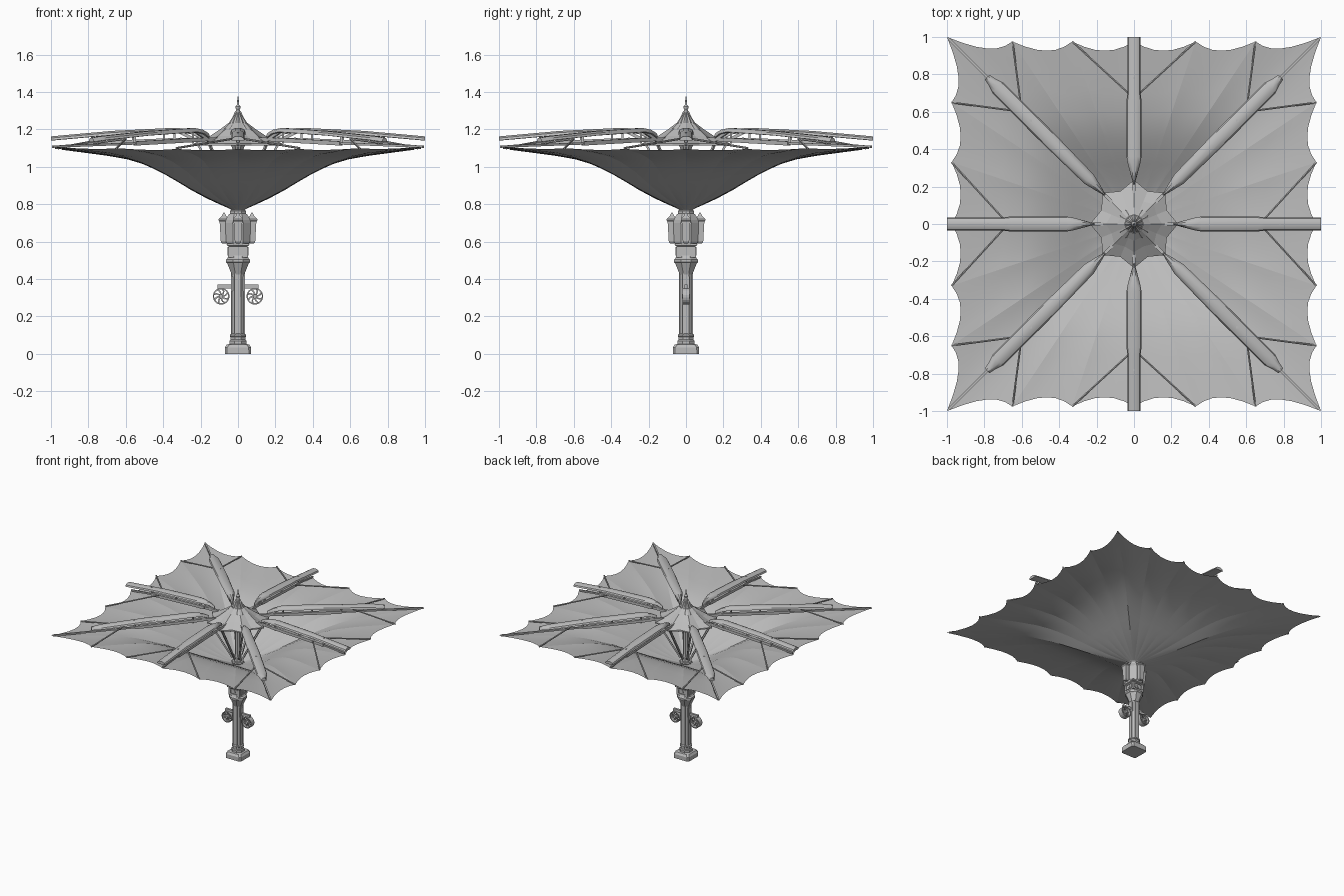
import bpy, bmesh
from math import sin, cos, pi, radians
from mathutils import Vector, Matrix

cube = bpy.data.objects.get("Cube")
if cube:
    bpy.data.objects.remove(cube, do_unlink=True)

GREY = (0.5, 0.5, 0.5, 1)
grey = bpy.data.materials.new("plain grey")
grey.use_nodes = True
grey.diffuse_color = GREY
grey.node_tree.nodes["Principled BSDF"].inputs["Base Color"].default_value = GREY


def finish(bm, name, fix=True, smooth=False):
    if fix:
        bmesh.ops.recalc_face_normals(bm, faces=bm.faces[:])
    mesh = bpy.data.meshes.new(name)
    bm.to_mesh(mesh)
    bm.free()
    mesh.materials.append(grey)
    ob = bpy.data.objects.new(name, mesh)
    bpy.context.scene.collection.objects.link(ob)
    if smooth:
        bpy.ops.object.select_all(action='DESELECT')
        ob.select_set(True)
        bpy.context.view_layer.objects.active = ob
        bpy.ops.object.shade_smooth_by_angle(angle=radians(35))
    return ob


def loft(bm, rings, wrap=False):
    """Skin a row of equal rings; cap the ends, or join last to first."""
    rows = [[bm.verts.new(p) for p in ring] for ring in rings]
    n = len(rows[0])
    pairs = list(zip(rows, rows[1:])) + ([(rows[-1], rows[0])] if wrap else [])
    for a, b in pairs:
        for i in range(n):
            j = (i + 1) % n
            bm.faces.new((a[i], a[j], b[j], b[i]))
    if not wrap:
        bm.faces.new(rows[0][::-1])
        bm.faces.new(rows[-1])


def turned(bm, profile, sides, mat=Matrix(), wrap=False):
    """Profile of (flat half-width, z) turned to a prism with flats facing the axes."""
    k = 1 / cos(pi / sides)
    loft(bm, [[mat @ Vector((r * k * cos((i + .5) * 2 * pi / sides),
                             r * k * sin((i + .5) * 2 * pi / sides), z))
               for i in range(sides)] for r, z in profile], wrap)


def rod(bm, a, b, r, sides=6):
    a, b = Vector(a), Vector(b)
    q = (b - a).to_track_quat('Z', 'Y').to_matrix().to_4x4()
    turned(bm, [(r, 0), (r, (b - a).length)], sides, Matrix.Translation(a) @ q)


def box(bm, centre, size):
    m = Matrix.Translation(centre) @ Matrix.Diagonal((*size, 1))
    bmesh.ops.create_cube(bm, size=1, matrix=m)


def turn(k, step=pi / 4):
    return Matrix.Rotation(k * step, 4, 'Z')


# Canopy: scalloped square funnel with creased ribs
side = [(1, -1), (.975, -.65), (.975, -.33), (.975, 0), (.975, .33), (.975, .65)]
cusps = [(turn(q, pi / 2) @ Vector((x, y, 0))) for q in range(4) for x, y in side]
curve = [(0, .775), (.06, .80), (.14, .835), (.23, .88), (.31, .925), (.39, .968),
         (.46, 1.0), (.53, 1.028), (.62, 1.052), (.74, 1.07), (.87, 1.083), (1, 1.095)]
STEPS = 6
bm = bmesh.new()
columns = []
for k, cusp in enumerate(cusps):
    nxt = cusps[(k + 1) % len(cusps)]
    for j in range(STEPS):
        s = j / STEPS
        bow = 4 * s * (1 - s)
        rim = cusp.lerp(nxt, s) * (1 - .05 * bow)
        inner = rim.normalized() * .042
        corner = max(0, rim.length - 1) * .03
        col = []
        for t, z in curve:
            p = inner.lerp(rim, t)
            p.z = z + corner * t - .012 * bow * sin(pi * min(1, t * .85))
            col.append(bm.verts.new(p))
        columns.append(col)
creases = []
for i, a in enumerate(columns):
    b = columns[(i + 1) % len(columns)]
    for j in range(len(curve) - 1):
        f = bm.faces.new((a[j], a[j + 1], b[j + 1], b[j]))
        f.smooth = True
        if i % STEPS == 0:
            creases.append((a[j], a[j + 1]))
for pair in creases:
    bm.edges.get(pair).smooth = False
finish(bm, "canopy", fix=False)

# Roof beams: arched covers, four straight and four diagonal
straight = [(.21, .004, 1.175), (.25, .014, 1.195), (.32, .033, 1.205), (.36, .04, 1.205),
            (.66, .04, 1.19), (.70, .035, 1.187), (1, .035, 1.16)]
diagonal = [(.22, .004, 1.175), (.27, .018, 1.195), (.34, .035, 1.205), (.7, .042, 1.187),
            (1.03, .04, 1.162), (1.07, .026, 1.157), (1.11, .018, 1.152)]
section = [(-1, -.018), (-.85, -.006), (-.4, .003), (.4, .003), (.85, -.006), (1, -.018),
           (.7, -.02), (-.7, -.02)]
for name, stations, first in (("straight_beams", straight, 0), ("diagonal_beams", diagonal, 1)):
    bm = bmesh.new()
    for k in range(first, 8, 2):
        loft(bm, [[turn(k) @ Vector((r, w * u, z + h)) for u, h in section]
                  for r, w, z in stations])
    finish(bm, name, smooth=True)

# Lower chords, posts and struts below each beam
bm = bmesh.new()
for k in range(8):
    m = turn(k)
    end = 1.4 if k % 2 else .97

    def link(r0, z0, r1, z1, size, sides=4):
        rod(bm, m @ Vector((r0, 0, z0)), m @ Vector((r1, 0, z1)), size, sides)
    link(.06, 1.15, .3, 1.145, .009)
    link(.3, 1.145, .78, 1.125, .011)
    link(.78, 1.125, end, 1.108, .006)
    link(.2, 1.13, .31, 1.185, .008)
    link(.045, .82, .22, 1.13, .006)
    for r in (.34, .56, .78):
        link(r, 1.125, r, 1.185, .006)
finish(bm, "lower_frame")

# Forked braces to the rim cusps
bm = bmesh.new()
for q in range(4):
    m = turn(q, pi / 2)
    for s in (-1, 1):
        rod(bm, m @ Vector((.70, s * .03, 1.15)), m @ Vector((.975, s * .33, 1.1)), .005)
        rod(bm, m @ Vector((.60, s * .60, 1.15)), m @ Vector((.975, s * .65, 1.1)), .005)
finish(bm, "rim_braces")

# Hub roof: eight-pointed swept cap
bm = bmesh.new()
rings = []
for tip, valley, z in ((.235, .19, 1.115), (.235, .19, 1.125), (.15, .13, 1.165),
                       (.09, .08, 1.205), (.05, .048, 1.235)):
    rings.append([((valley if i % 2 else tip) * cos(i * pi / 8),
                   (valley if i % 2 else tip) * sin(i * pi / 8), z) for i in range(16)])
loft(bm, rings)
finish(bm, "hub_roof")

# Fluted finial collar and spire
bm = bmesh.new()
rings = []
for r, z in ((.085, 1.195), (.088, 1.203), (.05, 1.235), (.03, 1.265), (.016, 1.295)):
    rings.append([(r * (1 - .14 * (i % 2)) * cos(i * pi / 12),
                   r * (1 - .14 * (i % 2)) * sin(i * pi / 12), z) for i in range(24)])
loft(bm, rings)
finish(bm, "finial_collar")
bm = bmesh.new()
turned(bm, [(.016, 1.29), (.009, 1.305), (.014, 1.315), (.014, 1.322), (.006, 1.333),
            (.005, 1.35), (.001, 1.38)], 12)
finish(bm, "spire", smooth=True)

# Mast inside the canopy
bm = bmesh.new()
turned(bm, [(.03, .76), (.022, .85), (.022, 1.08), (.04, 1.12)], 8)
finish(bm, "upper_mast")

# Base and post
bm = bmesh.new()
turned(bm, [(.07, 0), (.07, .035), (.06, .05), (.045, .053)], 4)
edges = [e for e in bm.edges if abs(e.verts[0].co.z - e.verts[1].co.z) > .01]
bmesh.ops.bevel(bm, geom=edges, offset=.012, segments=1, affect='EDGES')
finish(bm, "base")
bm = bmesh.new()
turned(bm, [(.046, .05), (.046, .07), (.04, .076), (.04, .09), (.044, .093), (.044, .102),
            (.034, .108), (.032, .43)], 8)
for k in range(8):
    rod(bm, turn(k, pi / 4) @ Vector((.034, .013, .1)), turn(k) @ Vector((.034, .013, .43)), .003, 4)
finish(bm, "post")

# Flared capital and panelled box
bm = bmesh.new()
turned(bm, [(.034, .425), (.04, .44), (.058, .485), (.064, .49), (.064, .505), (.056, .512),
            (.05, .525)], 8)
finish(bm, "capital")
bm = bmesh.new()
turned(bm, [(.05, .515), (.05, .575), (.06, .58), (.06, .59)], 4)
for k in range(4):
    m = turn(k, pi / 2)
    for y in (-.033, .033):
        rod(bm, m @ Vector((.051, y, .53)), m @ Vector((.051, y, .568)), .004, 4)
    for z in (.53, .568):
        rod(bm, m @ Vector((.051, -.033, z)), m @ Vector((.051, .033, z)), .004, 4)
    rod(bm, m @ Vector((.045, 0, .549)), m @ Vector((.054, 0, .549)), .012, 8)
finish(bm, "panel_box")

# Lantern housing and neck
bm = bmesh.new()
turned(bm, [(.06, .585), (.064, .6), (.068, .70), (.066, .715), (.05, .745), (.042, .75),
            (.042, .765), (.036, .77), (.045, .78), (.042, .79)], 8)
finish(bm, "lantern_housing")

# Four side lanterns
bm = bmesh.new()
for k in range(4):
    m = turn(k, pi / 2) @ Matrix.Translation((.075, 0, 0))
    turned(bm, [(.01, .59), (.017, .6), (.023, .705), (.028, .712), (.028, .722),
                (.012, .738), (.003, .755)], 4, m)
finish(bm, "side_lanterns")

# Crossbar and bladed wheels
bm = bmesh.new()
box(bm, (0, 0, .36), (.22, .018, .02))
box(bm, (0, 0, .375), (.075, .04, .08))
finish(bm, "crossbar")
bm = bmesh.new()
for x in (-.09, .09):
    m = Matrix.Translation((x, 0, .308)) @ Matrix.Rotation(pi / 2, 4, 'X')
    turned(bm, [(.044, -.02), (.044, .02), (.037, .02), (.037, -.02)], 20, m, wrap=True)
    turned(bm, [(.011, -.022), (.011, .022)], 12, m)
    for k in range(8):
        spin = m @ turn(k)
        elbow = Vector((.025, .006, 0))
        rod(bm, spin @ Vector((.008, 0, 0)), spin @ elbow, .004, 4)
        rod(bm, spin @ elbow, spin @ Vector((.034, .018, 0)), .004, 4)
finish(bm, "bladed_wheels")
